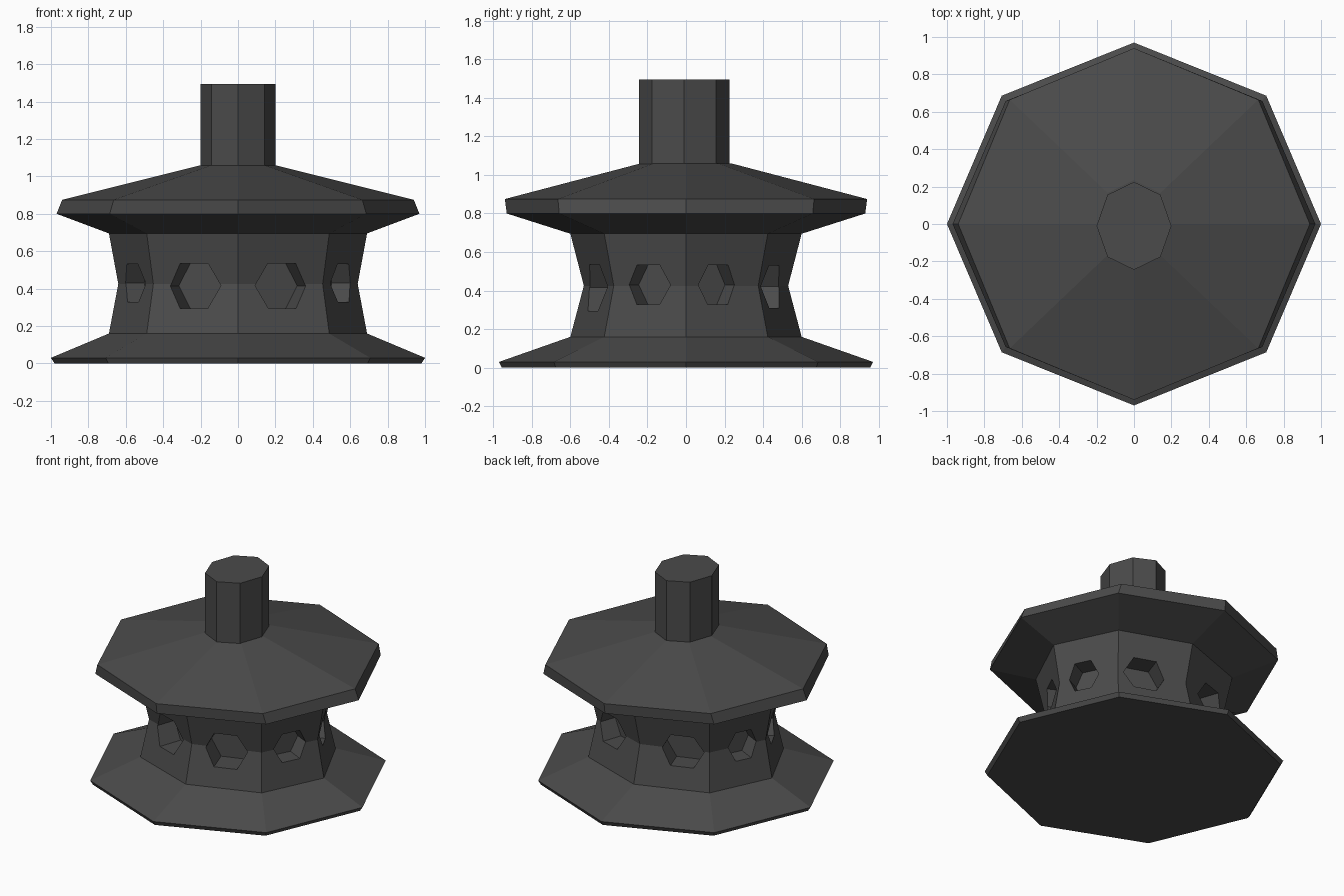
import bpy, bmesh, math
from mathutils import Vector

if "Cube" in bpy.data.objects:
    bpy.data.objects.remove(bpy.data.objects["Cube"])

stone = bpy.data.materials.new("dark_grey_stone")
stone.diffuse_color = (0.07, 0.07, 0.07, 1)
stone.use_nodes = True
stone.node_tree.nodes["Principled BSDF"].inputs["Base Color"].default_value = stone.diffuse_color


def make_object(name, bm):
    bmesh.ops.recalc_face_normals(bm, faces=bm.faces)
    me = bpy.data.meshes.new(name)
    bm.to_mesh(me)
    bm.free()
    me.materials.append(stone)
    ob = bpy.data.objects.new(name, me)
    bpy.context.collection.objects.link(ob)
    return ob


def octagon_stack(name, rings, yc=0.0):
    """Closed eight-sided solid from rings of (x radius, y radius, z)."""
    bm = bmesh.new()
    loops = [[bm.verts.new((rx * math.cos(i * math.pi / 4),
                            yc + ry * math.sin(i * math.pi / 4), z))
              for i in range(8)] for rx, ry, z in rings]
    for a, b in zip(loops, loops[1:]):
        for i in range(8):
            j = (i + 1) % 8
            bm.faces.new((a[i], a[j], b[j], b[i]))
    bm.faces.new(loops[0])
    bm.faces.new(loops[-1])
    return make_object(name, bm)


# Flared base, waisted body, roof and finial post
octagon_stack("base", [(0.98, 0.955, 0), (1.0, 0.97, 0.03), (0.69, 0.60, 0.16)])
WX, WY, WZ = 0.64, 0.53, 0.425
body = octagon_stack("lantern_body", [(0.69, 0.60, 0.16), (WX, WY, WZ), (0.69, 0.60, 0.695)])
octagon_stack("roof", [(0.69, 0.60, 0.695), (0.97, 0.93, 0.80),
                       (0.94, 0.94, 0.875), (0.20, 0.235, 1.06)])
octagon_stack("top_post", [(0.20, 0.235, 1.05), (0.20, 0.235, 1.495)], -0.01)


def window_cutter(i, t, half_w, half_h, zc, depth):
    """Hexagonal prism sunk into body side i, t along that side."""
    p, q = [Vector((WX * math.cos(k * math.pi / 4), WY * math.sin(k * math.pi / 4), 0))
            for k in (i, i + 1)]
    u = (q - p).normalized()
    n = Vector((u.y, -u.x, 0))
    c = p.lerp(q, t) + Vector((0, 0, zc))
    bm = bmesh.new()
    ends = []
    for d in (-depth, 0.2):
        ends.append([bm.verts.new(c + n * d + u * (a * half_w) + Vector((0, 0, b * half_h)))
                     for a, b in ((1, 0), (.55, 1), (-.55, 1), (-1, 0), (-.55, -1), (.55, -1))])
    for k in range(6):
        m = (k + 1) % 6
        bm.faces.new((ends[0][k], ends[0][m], ends[1][m], ends[1][k]))
    bm.faces.new(ends[0])
    bm.faces.new(ends[1])
    return make_object("window_cutter", bm)


# Recessed hexagonal windows: (side, position, half width, half height, height, depth)
windows = []
for i in (5, 6):    # front
    windows.append((i, 0.5, 0.143, 0.12, 0.415, 0.14))
for i in (4, 7):    # front sides
    windows.append((i, 0.5, 0.12, 0.102, 0.43, 0.11))
for i, t in ((0, 0.42), (3, 0.58)):    # back sides
    windows.append((i, t, 0.105, 0.102, 0.43, 0.11))
for i, t in ((1, 0.38), (2, 0.62)):    # back
    windows.append((i, t, 0.143, 0.11, 0.42, 0.12))

cutters = [window_cutter(*w) for w in windows]
for c in cutters:
    mod = body.modifiers.new("window", 'BOOLEAN')
    mod.operation = 'DIFFERENCE'
    mod.solver = 'EXACT'
    mod.object = c

# Apply the cuts, then remove the cutters
dg = bpy.context.evaluated_depsgraph_get()
body_mesh = bpy.data.meshes.new_from_object(body.evaluated_get(dg))
body.modifiers.clear()
body.data = body_mesh
for c in cutters:
    bpy.data.objects.remove(c)
